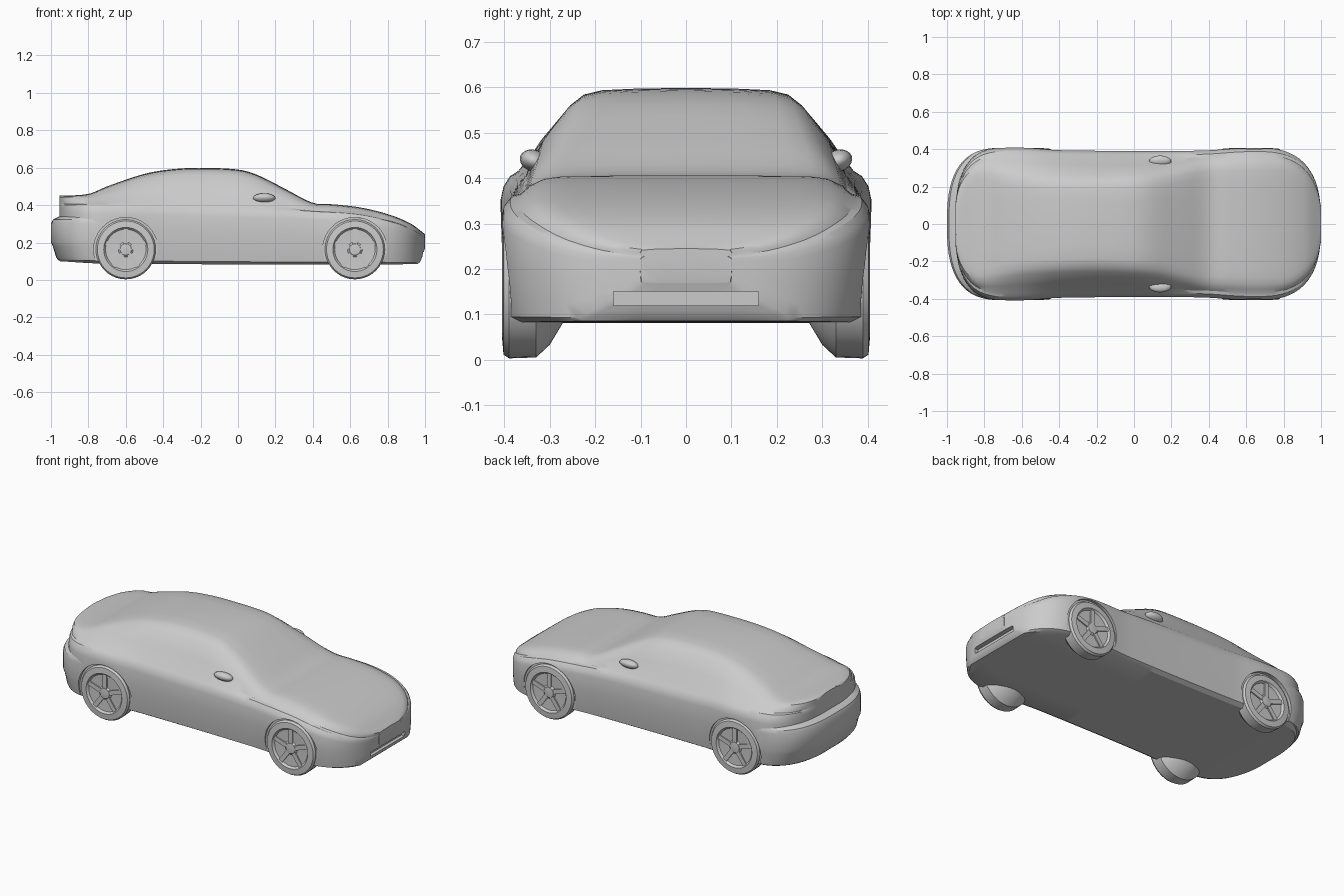
import bpy, bmesh, math
from mathutils import Matrix

cube = bpy.data.objects.get("Cube")
if cube:
    bpy.data.objects.remove(cube)

paint = bpy.data.materials.new("plain grey")
paint.use_nodes = True
GREY = (0.6, 0.6, 0.6, 1)
paint.diffuse_color = GREY
paint.node_tree.nodes["Principled BSDF"].inputs["Base Color"].default_value = GREY


def finish(bm, name, angle=35):
    bmesh.ops.recalc_face_normals(bm, faces=bm.faces)
    mesh = bpy.data.meshes.new(name)
    bm.to_mesh(mesh)
    bm.free()
    obj = bpy.data.objects.new(name, mesh)
    bpy.context.collection.objects.link(obj)
    mesh.materials.append(paint)
    smooth(obj, angle)
    return obj


def smooth(obj, angle):
    bpy.ops.object.select_all(action='DESELECT')
    obj.select_set(True)
    bpy.context.view_layer.objects.active = obj
    bpy.ops.object.shade_smooth_by_angle(angle=math.radians(angle))


def curve(points, x):
    """Smooth interpolation through (x, value) points."""
    n = len(points)
    slope = []
    for i in range(n):
        a, b = points[max(i - 1, 0)], points[min(i + 1, n - 1)]
        slope.append((b[1] - a[1]) / (b[0] - a[0]))
    x = min(max(x, points[0][0]), points[-1][0])
    i = max(k for k in range(n - 1) if points[k][0] <= x)
    (x0, v0), (x1, v1) = points[i], points[i + 1]
    d = x1 - x0
    t = (x - x0) / d
    s = t * t * (3 - 2 * t)
    return (v0 + (v1 - v0) * s + d * slope[i] * t * (1 - t) ** 2
            - d * slope[i + 1] * t * t * (1 - t))


def skin(bm, rings, closed=True):
    """Bridge rows of points and cap the first and last."""
    rows = [[bm.verts.new(p) for p in ring] for ring in rings]
    for a, b in zip(rows, rows[1:]):
        count = len(a)
        for i in range(count if closed else count - 1):
            j = (i + 1) % count
            bm.faces.new((a[i], a[j], b[j], b[i]))
    bm.faces.new(rows[0])
    bm.faces.new(rows[-1])


# Body outlines along the length: roofline, shoulder, underside, widths
ROOF = [(-.955, .45), (-.8, .46), (-.7, .5), (-.5, .567), (-.35, .592), (-.2, .599),
        (0, .59), (.1, .563), (.25, .488), (.4, .412), (.5, .405), (.65, .388),
        (.8, .352), (.92, .303), (1, .245)]
SHOULDER = [(-.955, .40), (-.6, .4), (-.2, .385), (.2, .375), (.4, .365),
            (.65, .348), (.85, .3), (.95, .255), (1, .225)]
BOTTOM = [(-.955, .1), (-.75, .088), (-.5, .085), (.96, .085), (.98, .11), (1, .17)]
WIDTH = [(-.955, .4), (-.6, .408), (-.38, .394), (.35, .392), (.6, .407), (1, .405)]
CABIN = [(-.955, .29), (-.8, .28), (-.6, .25), (-.2, .235), (.1, .25), (.4, .29), (1, .3)]


def rounded(t, power=2.7):
    return max(1 - max(t, 0) ** power, 0) ** (1 / power)


def section(x):
    top, sh, zb = (curve(c, x) for c in (ROOF, SHOULDER, BOTTOM))
    end = rounded((x - .65) / .35) if x > 0 else rounded((-.7 - x) / .257)
    w = curve(WIDTH, x) * max(end, .25)
    r = min(curve(CABIN, x), .76 * w)
    h, low = top - sh, sh - zb
    half = [(.5 * w, zb), (.9 * w, zb), (.965 * w, zb + .05 * low),
            (.985 * w, zb + .25 * low), (w, zb + .55 * low), (w, zb + .85 * low),
            (.985 * w, zb + .94 * low), (.95 * w, sh + .03 * h),
            (.905 * w, sh + .12 * h), (.5 * (.905 * w + r + .025) + .004, sh + .5 * h),
            (r + .02, sh + .82 * h), (r - .01, sh + .93 * h), (r - .05, sh + .975 * h),
            (.5 * r, sh + .99 * h)]
    return ([(x, 0, zb)] + [(x, y, z) for y, z in half] + [(x, 0, top)]
            + [(x, -y, z) for y, z in reversed(half)])


bm = bmesh.new()
STATIONS = 90
skin(bm, [section(.0225 + .9775 * math.sin(math.pi * (i / STATIONS - .5)))
          for i in range(STATIONS + 1)])
body = finish(bm, "body", 30)


def cut(target, cutter):
    mod = target.modifiers.new("cut", 'BOOLEAN')
    mod.object = cutter
    mod.solver = 'EXACT'
    bpy.ops.object.select_all(action='DESELECT')
    bpy.context.view_layer.objects.active = target
    target.select_set(True)
    bpy.ops.object.modifier_apply(modifier=mod.name)
    bpy.data.objects.remove(cutter)


WHEELS = [("tail", -.6), ("nose", .625)]
SIDES = [("near", -1), ("far", 1)]

# Shallow wheel arches
for _, x in WHEELS:
    for _, side in SIDES:
        bm = bmesh.new()
        bmesh.ops.create_cone(bm, cap_ends=True, segments=40, radius1=.172, radius2=.172, depth=.1,
                              matrix=Matrix.Translation((x, side * .436, .162))
                              @ Matrix.Rotation(math.pi / 2, 4, 'X'))
        cut(body, finish(bm, "arch_cutter"))

# Lower air intake in the nose
bm = bmesh.new()
bmesh.ops.create_cube(bm, size=1, matrix=Matrix.Translation((.995, 0, .135))
                      @ Matrix.Diagonal((.06, .32, .03, 1)))
cut(body, finish(bm, "intake_cutter"))
smooth(body, 30)

# Rear bumper, layered from rounded plan outlines
bm = bmesh.new()
rings = []
for z, inset in [(.105, .04), (.12, .028), (.18, .01), (.2, 0), (.3, 0), (.322, .01), (.338, .04)]:
    ring = []
    for i in range(33):
        a = math.pi * (i / 32 - .5)
        ring.append((-.7 - (.3 - inset) * math.cos(a) ** .74,
                     math.copysign(abs(math.sin(a)) ** .74, a) * (.407 - inset * .3), z))
    rings.append(ring)
skin(bm, rings)
bumper = finish(bm, "rear_bumper", 30)
for _, side in SIDES:
    bm = bmesh.new()
    bmesh.ops.create_cone(bm, cap_ends=True, segments=40, radius1=.172, radius2=.172, depth=.1,
                          matrix=Matrix.Translation((-.6, side * .436, .162))
                          @ Matrix.Rotation(math.pi / 2, 4, 'X'))
    cut(bumper, finish(bm, "bumper_cutter"))
smooth(bumper, 30)

# Wheels: turned tyre with a dished rim, plus five spokes
TYRE = [(.08, .27), (.13, .3), (.158, .33), (.16, .39), (.152, .402), (.118, .405),
        (.108, .393), (.04, .391), (.03, .4), (.012, .402)]
for end, x in WHEELS:
    for name, side in SIDES:
        bm = bmesh.new()
        skin(bm, [[(x + r * math.cos(a), side * y, .163 + r * math.sin(a))
                   for a in (math.tau * k / 40 for k in range(40))] for r, y in TYRE])
        for k in range(5):
            bmesh.ops.create_cube(bm, size=1, matrix=Matrix.Translation((x, side * .393, .163))
                                  @ Matrix.Rotation(math.tau * k / 5, 4, 'Y')
                                  @ Matrix.Translation((0, 0, .07))
                                  @ Matrix.Diagonal((.026, .012, .085, 1)))
        finish(bm, f"{end}_wheel_{name}_side")

# Door mirrors
for name, side in SIDES:
    bm = bmesh.new()
    bmesh.ops.create_uvsphere(bm, u_segments=16, v_segments=10, radius=1,
                              matrix=Matrix.Translation((.14, side * .335, .438))
                              @ Matrix.Rotation(side * .35, 4, 'X')
                              @ Matrix.Diagonal((.06, .032, .024, 1)))
    finish(bm, f"door_mirror_{name}_side", 60)
